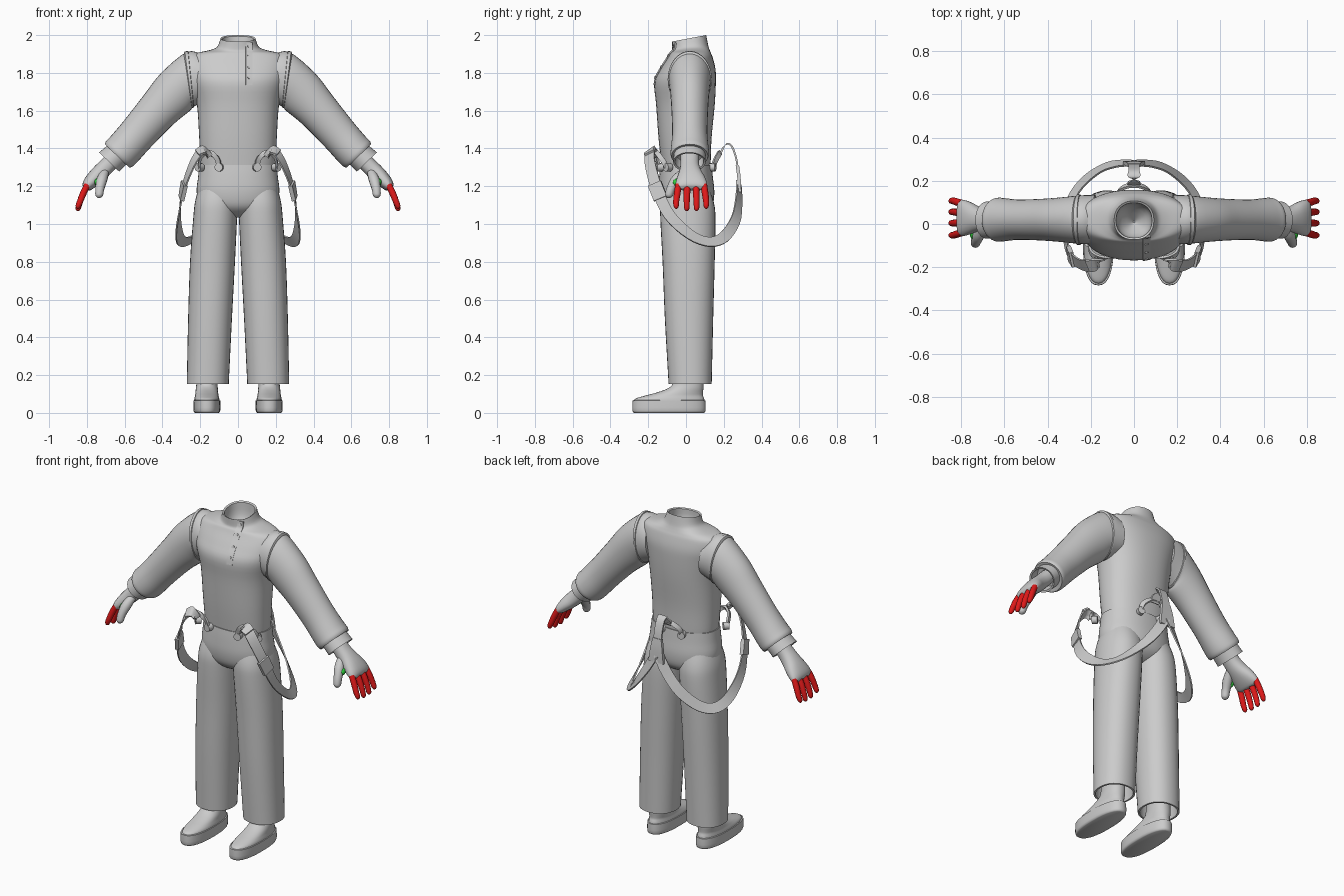
import bpy, bmesh, math
from mathutils import Vector as V
from mathutils.bvhtree import BVHTree


def oval(n=32, e=2.0):
    f = lambda c: math.copysign(abs(c) ** (2 / e), c)
    return [(f(math.cos(2 * math.pi * i / n)), f(math.sin(2 * math.pi * i / n))) for i in range(n)]


FLAT = [(1, 1), (-1, 1), (-1, -1), (1, -1)]


def colour(name, rgb):
    m = bpy.data.materials.new(name)
    m.diffuse_color = (*rgb, 1)
    return m


def loft(name, rings, shape, sub=4, mirror=True, mat=None):
    """Skin rings (centre, half axis u, half axis v); a repeated ring makes a hard corner."""
    path = []
    for i in range(len(rings) - 1):
        a, b = rings[i], rings[i + 1]
        if a == b:
            continue
        p, q = rings[max(i - 1, 0)], rings[min(i + 2, len(rings) - 1)]
        for s in range(sub):
            t = s / sub
            path.append([b0 + 0.5 * t * (c0 - a0 + t * (2 * a0 - 5 * b0 + 4 * c0 - d0 + t * (3 * (b0 - c0) + d0 - a0)))
                         for a0, b0, c0, d0 in zip(p, a, b, q)])
    path.append(rings[-1])
    bm = bmesh.new()
    loops = [[bm.verts.new(c + u * x + v * y) for x, y in shape] for c, u, v in path]
    n = len(shape)
    for A, B in zip(loops, loops[1:]):
        for k in range(n):
            bm.faces.new((A[k], A[(k + 1) % n], B[(k + 1) % n], B[k]))
    bm.faces.new(loops[0])
    bm.faces.new(loops[-1])
    bmesh.ops.recalc_face_normals(bm, faces=bm.faces)
    me = bpy.data.meshes.new(name)
    bm.to_mesh(me)
    bm.free()
    ob = bpy.data.objects.new(name, me)
    bpy.context.collection.objects.link(ob)
    if mirror:
        ob.modifiers.new("Mirror", 'MIRROR').use_mirror_merge = False
    if mat:
        me.materials.append(mat)
    return ob


def level(z, cx, cy, rx, ry, tilt=0.0):
    """Horizontal ring, optionally tilted up towards the back."""
    return (V((cx, cy, z)), V((rx, 0, 0)), V((0, ry, tilt)))


def limb(x, z, r, depth, dx=.72, dz=.69, y=.02):
    """Ring across an arm that slopes in the xz plane."""
    return (V((x, y, z)), V((dx, 0, dz)).normalized() * r, V((0, depth, 0)))


def sweep(name, pts, hw, hn, shape=FLAT, hint=None, **kw):
    """Sweep a section along points; its flat face looks away from the body."""
    pts = [V(p) for p in pts]
    hw = hw if isinstance(hw, list) else [hw] * len(pts)
    hn = hn if isinstance(hn, list) else [hn] * len(pts)
    rings = []
    for i, p in enumerate(pts):
        t = (pts[min(i + 1, len(pts) - 1)] - pts[max(i - 1, 0)]).normalized()
        h = V(hint) if hint else V((p.x, p.y, 0)).normalized() + V((0, 0, .7))
        w = t.cross(h).normalized()
        rings.append((p, w * hw[i], w.cross(t) * hn[i]))
    return loft(name, rings, shape, **kw)


def button(name, p, normal, r, h=.012, mirror=True):
    n = V(normal).normalized()
    return sweep(name, [V(p) - n * h, V(p) + n * h], r, r, oval(14), hint=(.1, .2, 1), sub=1, mirror=mirror)


red = colour("red", (.75, .01, .01))
green = colour("green", (.03, .65, .05))

# Shirt body with an open collar that folds inward
rim = level(1.983, 0, .017, .092, .09, .017)
inner = level(1.978, 0, .017, .083, .081, .016)
shirt = loft("shirt_body", [
    level(1.27, 0, 0, .19, .125), level(1.31, 0, 0, .198, .13), level(1.45, 0, -.005, .205, .14),
    level(1.63, 0, -.003, .217, .155), level(1.75, 0, -.005, .245, .163), level(1.82, 0, .01, .26, .146),
    level(1.88, 0, .022, .255, .12), level(1.905, 0, .024, .22, .108), level(1.92, 0, .024, .15, .1, .005),
    level(1.938, 0, .022, .11, .095, .01), rim, rim, inner, inner, level(1.9, 0, .015, .07, .07),
    level(1.82, 0, .01, .004, .004)], oval(48, 2.25), mirror=False)
bm = bmesh.new()
bm.from_mesh(shirt.data)
tree = BVHTree.FromBMesh(bm)
bm.free()
front = lambda x, z: tree.ray_cast(V((x, -1, z)), V((0, 1, 0)))[0]

# Placket and shirt buttons
sweep("placket", [front(.058, z) for z in (1.735, 1.78, 1.83, 1.87, 1.9, 1.92, 1.94, 1.96)], .018, .004,
      hint=(.2, -1, .3), mirror=False)
for z in (1.94, 1.89, 1.83, 1.775):
    button("shirt_button", front(.058, z), (.2, -1, .3), .008, .008, False)

# Sleeves, armhole seams and cuffs
end = limb(.64, 1.36, .09, .096)
loft("sleeve", [limb(.18, 1.775, .125, .115, .1, 1), limb(.255, 1.765, .146, .112, .12, 1),
                limb(.33, 1.70, .126, .104, .6, .8), limb(.42, 1.605, .11, .097), limb(.53, 1.48, .1, .093),
                limb(.60, 1.4, .098, .1), limb(.628, 1.372, .097, .102), end, end,
                limb(.636, 1.364, .06, .07)], oval(32))
loft("armhole_seam", [limb(.246, 1.766, .14, .107, .1, 1), limb(.25, 1.766, .151, .117, .1, 1),
                      limb(.262, 1.764, .151, .117, .13, 1), limb(.268, 1.762, .14, .107, .14, 1)], oval(32), sub=1)
loft("cuff", [limb(.625, 1.38, .07, .083), limb(.682, 1.328, .074, .086, y=.018),
              limb(.68, 1.33, .064, .076, y=.018), limb(.64, 1.37, .06, .07)], oval(32), sub=1)

# Hands, red fingers, thumbs and green thumb webs
loft("hand", [limb(.65, 1.355, .042, .05), limb(.69, 1.312, .043, .05), limb(.725, 1.277, .044, .058, y=.023),
              limb(.76, 1.243, .041, .074, y=.027), limb(.79, 1.212, .034, .084, y=.028),
              limb(.806, 1.193, .024, .08, y=.028), limb(.812, 1.186, .008, .06, y=.028)], oval(24, 2.3))
for y0, y1, tip in ((-.04, -.052, 1.08), (.006, .004, 1.068), (.052, .056, 1.068), (.095, .107, 1.08)):
    r = [.017, .0175, .016, .014, .009, .002]
    sweep("finger", [(.797, y0, 1.208), (.818, (y0 + y1) / 2, 1.165), (.836, y1, 1.12), (.846, y1, tip + .016),
                     (.849, y1, tip + .005), (.85, y1, tip)], r, r, oval(12), hint=(0, 1, .01), sub=3, mat=red)
r = [.022, .028, .024, .021, .013, .003]
sweep("thumb", [(.705, -.01, 1.275), (.72, -.05, 1.235), (.731, -.078, 1.19), (.735, -.09, 1.155),
                (.736, -.094, 1.143), (.736, -.095, 1.137)], r, r, oval(14), hint=(1, 0, 0))
r = [.004, .017, .019, .016, .004]
sweep("thumb_web", [(.737, -.066, 1.208), (.739, -.06, 1.213), (.741, -.05, 1.222), (.742, -.04, 1.23),
                    (.742, -.034, 1.236)], r, r, oval(12), hint=(1, 0, 0), mat=green)

# Trousers: seat and two legs with open hems
top = level(1.312, 0, 0, .205, .136)
loft("trouser_seat", [level(1.308, 0, 0, .17, .11), top, top, level(1.25, 0, 0, .211, .142),
                      level(1.17, 0, .003, .219, .147), level(1.1, 0, .006, .2, .135),
                      level(1.06, 0, .008, .14, .1), level(1.035, 0, .008, .05, .05)],
     oval(48, 2.2), mirror=False)
hem, fold = level(.152, .16, .022, .111, .114), level(.152, .16, .022, .1, .103)
loft("trouser_leg", [level(1.2, .105, .003, .10, .115), level(1.12, .114, .006, .113, .14),
                     level(1.03, .121, .01, .116, .146), level(.8, .135, .014, .119, .138),
                     level(.5, .148, .016, .116, .128), hem, hem, fold, fold,
                     level(.3, .157, .02, .095, .1)], oval(32, 2.2))

# Shoes
edge = level(.066, .165, -.09, .071, .193)
loft("shoe_sole", [level(0, .165, -.09, .062, .184), level(.012, .165, -.09, .071, .194), edge, edge,
                   level(.07, .165, -.09, .05, .17)], oval(32, 2.4), sub=3)
loft("shoe_upper", [level(.055, .165, -.09, .068, .19), level(.075, .165, -.086, .066, .182),
                    level(.092, .165, -.062, .062, .152), level(.108, .165, -.032, .06, .122),
                    level(.13, .165, -.002, .058, .094), level(.16, .164, .012, .056, .08),
                    level(.24, .162, .016, .054, .074)], oval(32, 2.2))

# Hanging braces: strap, buckle, front loops
strap = [(.01, .28, 1.22), (.06, .28, 1.13), (.14, .262, 1.02), (.23, .2, .93), (.288, .12, .905), (.312, .02, .945),
         (.312, -.09, 1.05), (.288, -.155, 1.19), (.24, -.19, 1.32), (.195, -.19, 1.385), (.165, -.175, 1.375)]
sweep("strap", strap, .03, .004)
sweep("strap_buckle", [(.3, -.135, 1.135), (.284, -.166, 1.215)], .037, .011, sub=1)
sweep("front_tab", [(.215, -.194, 1.375), (.18, -.188, 1.392), (.15, -.165, 1.36)], [.03, .03, .018], .007)
sweep("front_loop", [(.1, -.142, 1.295), (.108, -.152, 1.34), (.135, -.158, 1.37), (.165, -.155, 1.378),
                     (.193, -.14, 1.36), (.205, -.115, 1.325), (.203, -.1, 1.295)], .013, .006)
for x, y, nx in ((.1, -.14, .2), (.203, -.096, .9)):
    button("front_button", (x, y, 1.3), (nx, -1, 0), .022, .016)

# Braces at the back: joining patch, centre strip and loop
sweep("back_patch", [(0, .272, 1.31), (0, .28, 1.25), (0, .284, 1.17)], [.028, .04, .05], .009, mirror=False)
sweep("back_strip", [(0, .276, 1.28), (0, .265, 1.35), (0, .243, 1.41), (0, .218, 1.425), (0, .195, 1.4),
                     (0, .178, 1.36)], .026, .005, hint=(0, 1, .8), mirror=False)
sweep("back_loop", [(-.07, .14, 1.295), (-.068, .158, 1.34), (-.035, .175, 1.37), (0, .18, 1.378),
                    (.035, .175, 1.37), (.068, .158, 1.34), (.07, .14, 1.295)], .013, .006, mirror=False)
button("back_button", (.07, .14, 1.3), (.25, 1, 0), .022, .016)

# Smooth shading with sharp creases
for ob in bpy.data.objects:
    ob.select_set(True)
bpy.context.view_layer.objects.active = shirt
bpy.ops.object.shade_smooth_by_angle(angle=math.radians(40))
